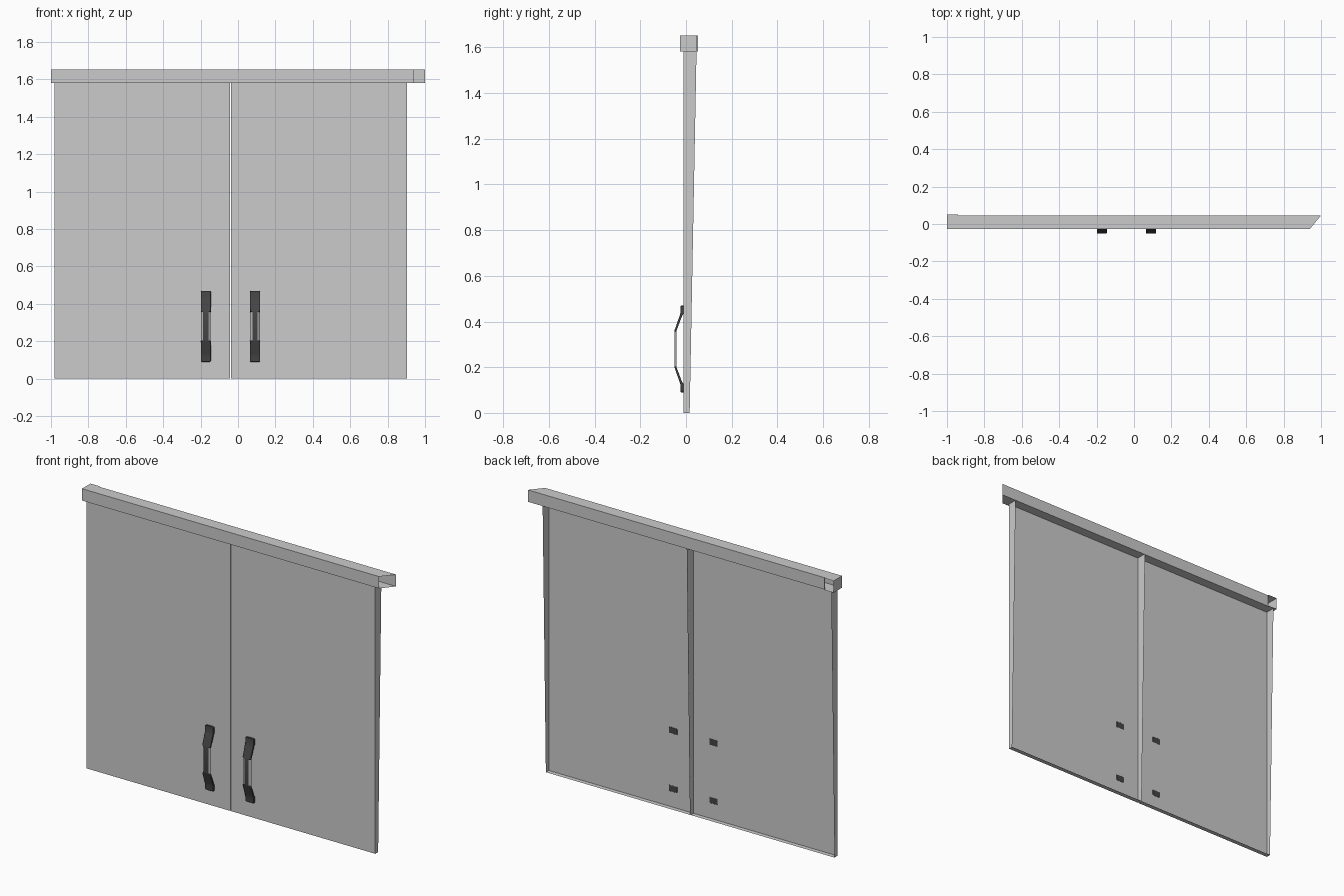
import bpy, bmesh

if "Cube" in bpy.data.objects:
    bpy.data.objects.remove(bpy.data.objects["Cube"])


def material(name, v):
    m = bpy.data.materials.new(name)
    m.diffuse_color = (v, v, v, 1)
    m.use_nodes = True
    m.node_tree.nodes["Principled BSDF"].inputs["Base Color"].default_value = m.diffuse_color
    return m


DARK = material("dark_metal", 0.06)
LIGHT = material("grey_edge", 0.5)


def make(name, bm):
    mesh = bpy.data.meshes.new(name)
    bm.to_mesh(mesh)
    bm.free()
    ob = bpy.data.objects.new(name, mesh)
    bpy.context.collection.objects.link(ob)
    return ob


def loft(bm, rings):
    """Skin consecutive four-sided rings, leaving the ends open."""
    vs = [[bm.verts.new(p) for p in r] for r in rings]
    for a, b in zip(vs, vs[1:]):
        for i in range(4):
            j = (i + 1) % 4
            bm.faces.new((a[i], a[j], b[j], b[i])).material_index = i % 2
    return vs


# Door: front sheet with tapered side flanges and a bottom lip, open at the back
def door(name, x0, x1, h=1.582, front=-0.011, back_low=0.016, back_high=0.046):
    bm = bmesh.new()
    f = [bm.verts.new(p) for p in
         ((x0, front, 0), (x1, front, 0), (x1, front, h), (x0, front, h))]
    b = [bm.verts.new(p) for p in
         ((x0, back_low, 0), (x1, back_low, 0), (x1, back_high, h), (x0, back_high, h))]
    bm.faces.new(f)
    bm.faces.new((f[0], b[0], b[1], f[1]))
    bm.faces.new((f[1], b[1], b[2], f[2]))
    bm.faces.new((f[3], b[3], b[0], f[0]))
    return make(name, bm)


door("left_door", -0.981, -0.042)
door("right_door", -0.037, 0.904)

# Cornice: hollow rectangular tube, open mitre at right, short return at left
bm = bmesh.new()
stations = [((0.94, -0.027), (1.0, 0.046)),
            ((-1.0, -0.027), (-0.94, 0.046)),
            ((-1.0, 0.052), (-0.94, 0.052))]
Z0, Z1 = 1.582, 1.652
loft(bm, [[(*o, Z0), (*o, Z1), (*i, Z1), (*i, Z0)] for o, i in stations])
for f in bm.faces:
    f.material_index = 0
bmesh.ops.recalc_face_normals(bm, faces=bm.faces[:])
make("cornice", bm)


# Handle: bent strap with wide feet and a grip whose front face is narrower
def handle(name, cx, w=0.027, mid=0.28):
    # distance from mid height, front y, back y, front half width
    half = [(0.19, -0.023, -0.010, w), (0.155, -0.025, -0.010, w),
            (0.145, -0.028, -0.017, w), (0.082, -0.050, -0.041, w),
            (0.076, -0.051, -0.042, 0.014)]
    prof = [(mid - d, *r) for d, *r in half] + [(mid + d, *r) for d, *r in half[::-1]]
    bm = bmesh.new()
    vs = loft(bm, [[(cx - n, yf, z), (cx + n, yf, z), (cx + w, yb, z), (cx - w, yb, z)]
                   for z, yf, yb, n in prof])
    bm.faces.new(vs[0][::-1])
    bm.faces.new(vs[-1])
    # only the sloping grip sides stay light
    for f in bm.faces:
        c = f.calc_center_median()
        if abs(c.z - mid) > 0.03:
            f.material_index = 0
    bmesh.ops.recalc_face_normals(bm, faces=bm.faces[:])
    # round the foot corners
    ends = [e for e in bm.edges
            if abs(e.verts[0].co.z - e.verts[1].co.z) < 1e-5
            and abs(e.verts[0].co.x - e.verts[1].co.x) < 1e-5
            and abs(abs(e.verts[0].co.z - mid) - 0.19) < 1e-4]
    bmesh.ops.bevel(bm, geom=ends, offset=0.006, segments=3, profile=0.5, affect='EDGES')
    ob = make(name, bm)
    ob.data.materials.append(DARK)
    ob.data.materials.append(LIGHT)
    bev = ob.modifiers.new("soft_edges", 'BEVEL')
    bev.width, bev.segments, bev.limit_method = 0.0015, 2, 'ANGLE'
    bpy.context.view_layer.objects.active = ob
    ob.select_set(True)
    bpy.ops.object.shade_smooth_by_angle()
    ob.select_set(False)


handle("left_handle", -0.172)
handle("right_handle", 0.091)
